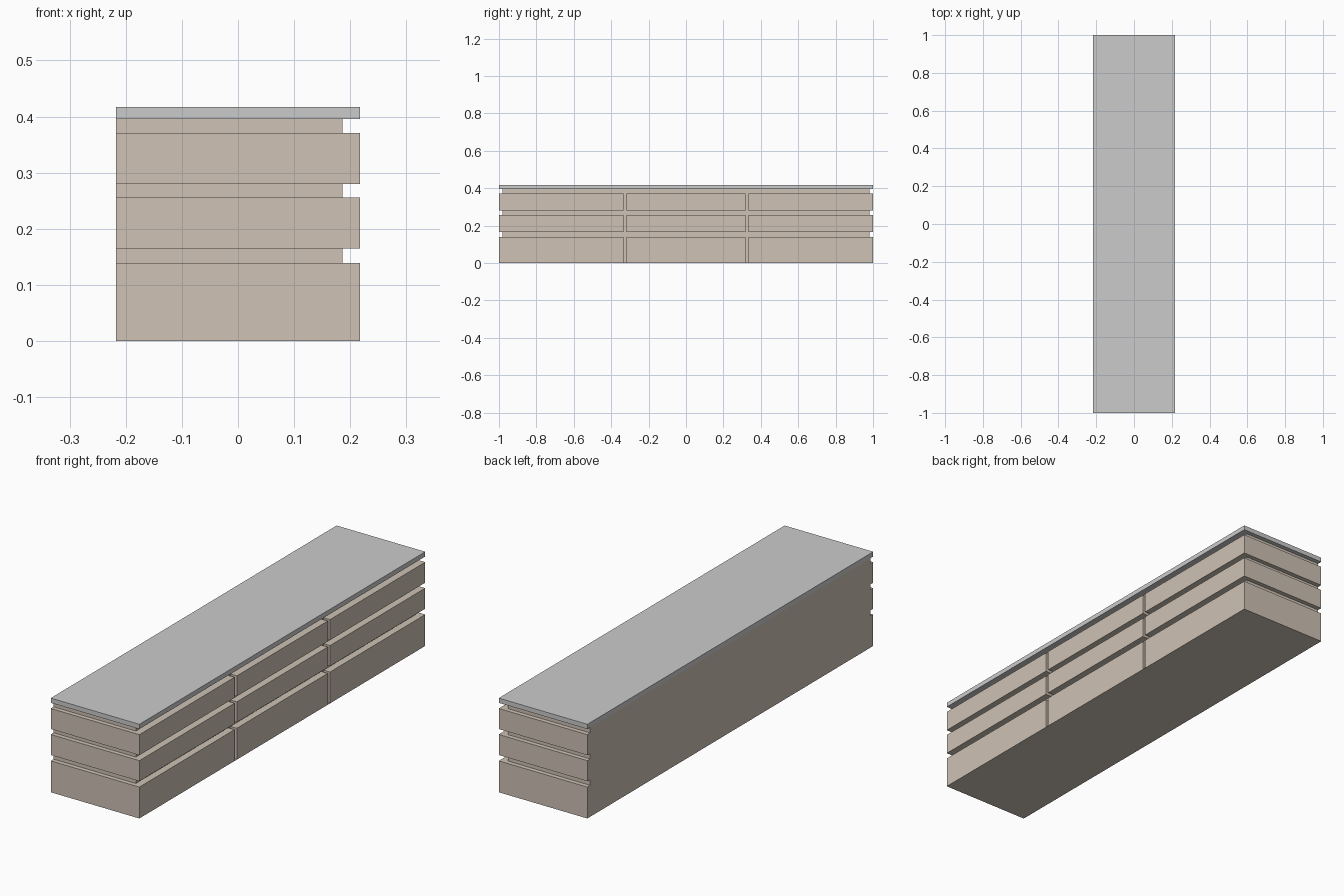
import bpy, bmesh

if "Cube" in bpy.data.objects:
    bpy.data.objects.remove(bpy.data.objects["Cube"])

BACK, CORE, FRONT = -0.217, 0.186, 0.217   # x planes
END, CORE_END = 1.0, 0.98                  # half lengths in y
GAP_IN, GAP_OUT = 0.318, 0.334             # vertical gap between drawer columns
BASE_TOP, SLAB_BOTTOM, TOP = 0.002, 0.396, 0.417
ROWS = {"lower": (BASE_TOP, 0.139), "middle": (0.165, 0.256), "upper": (0.280, 0.371)}

wood = bpy.data.materials.new("taupe_lacquer")
wood.diffuse_color = (0.62, 0.54, 0.46, 1)
wood.use_nodes = True
wood.node_tree.nodes["Principled BSDF"].inputs["Base Color"].default_value = wood.diffuse_color


def extrude(name, profile, z0, z1, mat=None):
    """Extrude an XY profile from z0 up to z1."""
    bm = bmesh.new()
    face = bm.faces.new([bm.verts.new((x, y, z0)) for x, y in profile])
    result = bmesh.ops.extrude_face_region(bm, geom=[face])
    top = [g for g in result["geom"] if isinstance(g, bmesh.types.BMVert)]
    bmesh.ops.translate(bm, verts=top, vec=(0, 0, z1 - z0))
    bmesh.ops.recalc_face_normals(bm, faces=bm.faces[:])
    mesh = bpy.data.meshes.new(name)
    bm.to_mesh(mesh)
    bm.free()
    obj = bpy.data.objects.new(name, mesh)
    bpy.context.collection.objects.link(obj)
    if mat:
        mesh.materials.append(mat)
    return obj


def rect(x0, x1, y):
    return [(x0, -y), (x1, -y), (x1, y), (x0, y)]


# Top slab, recessed carcass and thin base panel
extrude("top_slab", rect(BACK, FRONT, END), SLAB_BOTTOM, TOP)
extrude("carcass", rect(BACK, CORE, CORE_END), BASE_TOP, SLAB_BOTTOM, wood)
extrude("base_panel", rect(BACK, FRONT, END), 0, BASE_TOP, wood)

# Outer drawer fronts wrap round the ends as an L, leaving the back flush
corner = [(CORE, GAP_OUT), (FRONT, GAP_OUT), (FRONT, END),
          (BACK, END), (BACK, CORE_END), (CORE, CORE_END)]

for row, (z0, z1) in ROWS.items():
    extrude(f"{row}_centre_drawer_front", rect(CORE, FRONT, GAP_IN), z0, z1, wood)
    for side, s in (("left", -1), ("right", 1)):
        extrude(f"{row}_{side}_drawer_front", [(x, s * y) for x, y in corner], z0, z1, wood)
